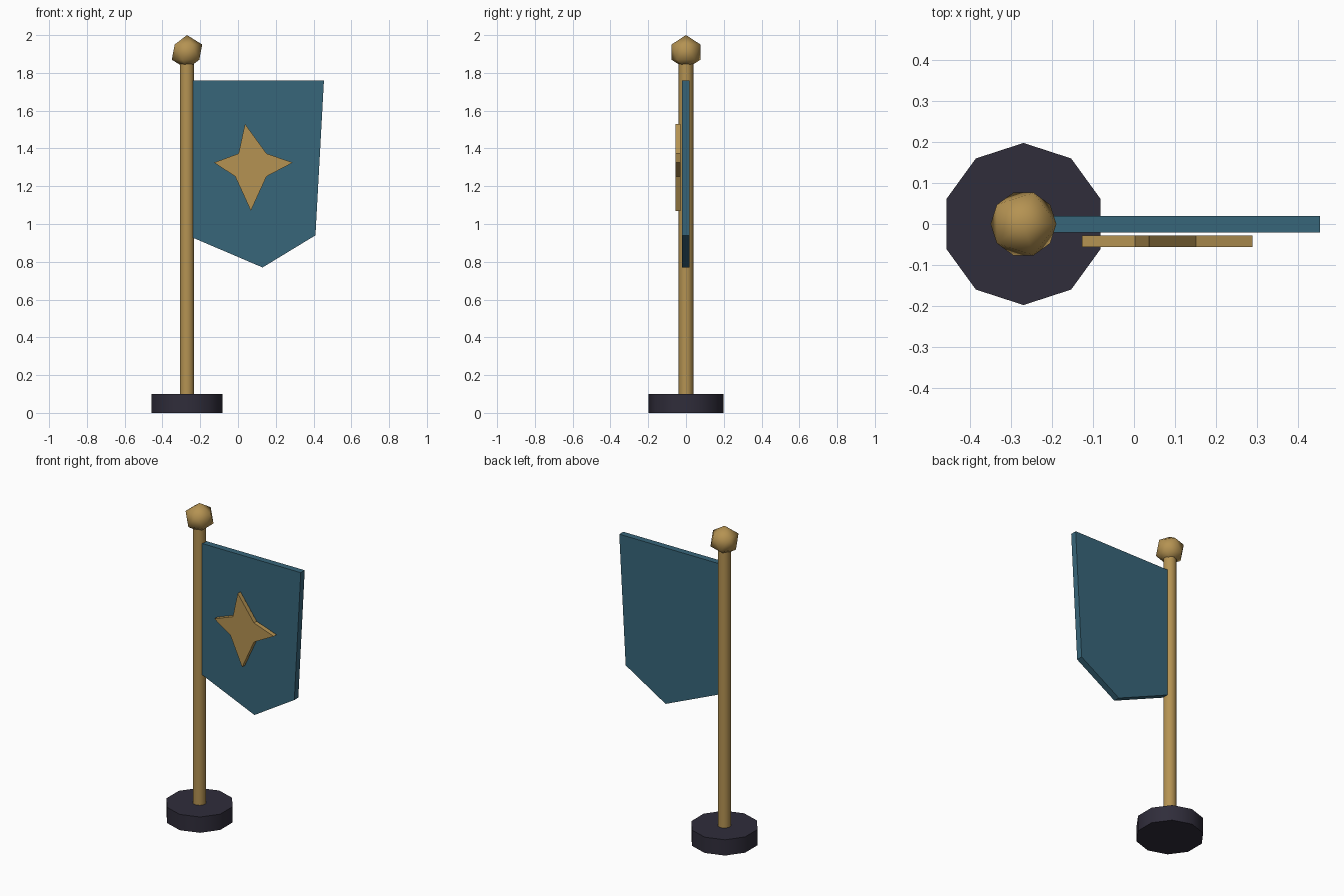
import bpy, bmesh, math

if "Cube" in bpy.data.objects:
    bpy.data.objects.remove(bpy.data.objects["Cube"])

POLE_X = -0.27


def material(name, rgb):
    m = bpy.data.materials.new(name)
    m.diffuse_color = (*rgb, 1)
    m.use_nodes = True
    m.node_tree.nodes["Principled BSDF"].inputs["Base Color"].default_value = m.diffuse_color
    return m


gold = material("muted gold", (0.46, 0.29, 0.085))
teal = material("dark teal", (0.039, 0.133, 0.195))
charcoal = material("charcoal violet", (0.029, 0.026, 0.043))


def finish(obj, name, mat, smooth_angle=None):
    obj.name = name
    obj.data.materials.append(mat)
    if smooth_angle:
        bpy.ops.object.shade_smooth_by_angle(angle=math.radians(smooth_angle))


def cylinder(name, sides, radius, z0, z1, mat):
    bpy.ops.mesh.primitive_cylinder_add(
        vertices=sides, radius=radius, depth=z1 - z0,
        location=(POLE_X, 0, (z0 + z1) / 2))
    finish(bpy.context.object, name, mat, 50)


def plate(name, outline, y_front, y_back, mat):
    """Extrude a front (x, z) outline from y_front to y_back."""
    bm = bmesh.new()
    face = bm.faces.new([bm.verts.new((x, y_front, z)) for x, z in outline])
    ext = bmesh.ops.extrude_face_region(bm, geom=[face])
    moved = [v for v in ext["geom"] if isinstance(v, bmesh.types.BMVert)]
    bmesh.ops.translate(bm, verts=moved, vec=(0, y_back - y_front, 0))
    bmesh.ops.recalc_face_normals(bm, faces=bm.faces)
    mesh = bpy.data.meshes.new(name)
    bm.to_mesh(mesh)
    bm.free()
    obj = bpy.data.objects.new(name, mesh)
    bpy.context.collection.objects.link(obj)
    finish(obj, name, mat)


# Round foot and pole
cylinder("base", 10, 0.198, 0, 0.1, charcoal)
cylinder("pole", 10, 0.039, 0.08, 1.87, gold)

# Faceted ball on top of the pole
bpy.ops.mesh.primitive_ico_sphere_add(
    subdivisions=1, radius=0.09, location=(POLE_X, 0, 1.91))
finish(bpy.context.object, "finial", gold, 60)

# Banner cloth with a pointed lower edge
plate("banner", [(-0.245, 1.76), (0.455, 1.76), (0.41, 0.94),
                 (0.13, 0.77), (-0.245, 0.93)], -0.021, 0.019, teal)

# Four-pointed star floating just in front of the cloth
plate("star", [(0.037, 1.53), (0.151, 1.373), (0.29, 1.325), (0.151, 1.252),
               (0.068, 1.07), (-0.015, 1.252), (-0.127, 1.325),
               (0.003, 1.373)], -0.056, -0.028, gold)
